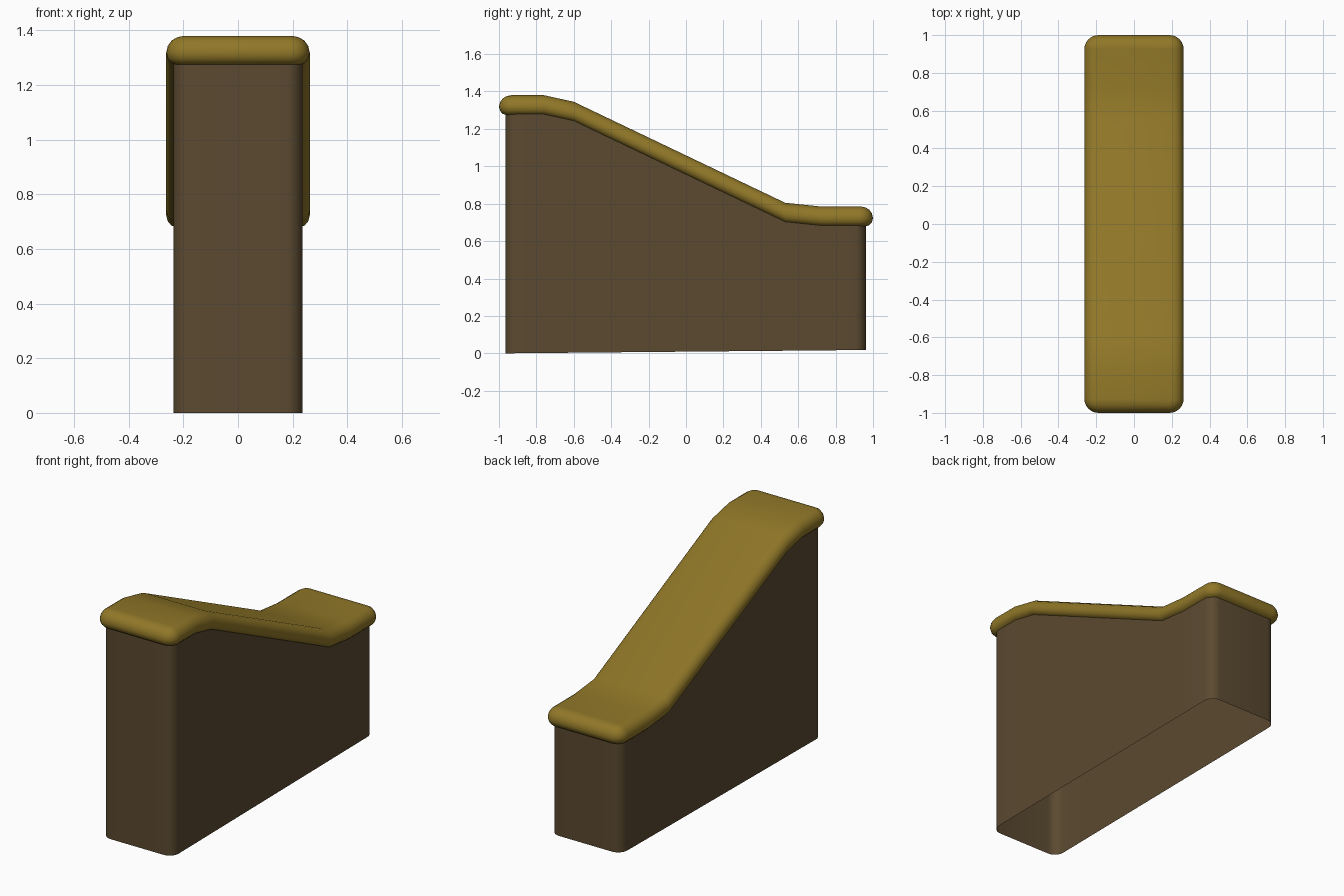
import bpy, bmesh, math

if "Cube" in bpy.data.objects:
    bpy.data.objects.remove(bpy.data.objects["Cube"])

# Underside line of the cap along y: (y, z)
PROFILE = [(-0.76, 1.275), (-0.6, 1.24), (0.53, 0.70), (0.72, 0.68)]


def rail_z(y):
    if y <= PROFILE[0][0]:
        return PROFILE[0][1]
    for (y0, z0), (y1, z1) in zip(PROFILE, PROFILE[1:]):
        if y <= y1:
            return z0 + (z1 - z0) * (y - y0) / (y1 - y0)
    return PROFILE[-1][1]


def half_outline(half_x, y0, y1, r, seg=6):
    """Right half of a rounded rectangle, front to back."""
    pts = []
    for k in range(seg + 1):
        a = math.radians(-90 + 90 * k / seg)
        pts.append((half_x - r + r * math.cos(a), y0 + r + r * math.sin(a)))
    pts += [(half_x, y) for y, _ in PROFILE]
    for k in range(seg + 1):
        a = math.radians(90 * k / seg)
        pts.append((half_x - r + r * math.cos(a), y1 - r + r * math.sin(a)))
    return pts


def loft(name, rings, mat, cap_top):
    """rings: list of (right-half outline, height function of y)."""
    bm = bmesh.new()
    loops = []
    for half, zf in rings:
        full = half + [(-x, y) for x, y in reversed(half)]
        loops.append([bm.verts.new((x, y, zf(y))) for x, y in full])
    n = len(loops[0])
    for a, b in zip(loops, loops[1:]):
        for i in range(n):
            j = (i + 1) % n
            bm.faces.new((a[i], a[j], b[j], b[i]))
    if cap_top:
        t = loops[-1]
        for i in range(n // 2 - 1):
            bm.faces.new((t[i], t[i + 1], t[n - 2 - i], t[n - 1 - i]))
    me = bpy.data.meshes.new(name)
    bm.to_mesh(me)
    bm.free()
    ob = bpy.data.objects.new(name, me)
    bpy.context.collection.objects.link(ob)
    me.materials.append(mat)
    bpy.ops.object.select_all(action='DESELECT')
    ob.select_set(True)
    bpy.context.view_layer.objects.active = ob
    bpy.ops.object.shade_smooth_by_angle(angle=math.radians(40))
    return ob


def material(name, rgb):
    m = bpy.data.materials.new(name)
    m.diffuse_color = (*rgb, 1)
    m.use_nodes = True
    m.node_tree.nodes["Principled BSDF"].inputs["Base Color"].default_value = m.diffuse_color
    return m


brown = material("dark brown", (0.105, 0.068, 0.030))
gold = material("old gold", (0.28, 0.185, 0.021))

# Hollow wall, open below, with a slightly sloping foot
wall = half_outline(0.237, -0.966, 0.962, 0.06)
loft("wall", [(wall, lambda y: 0.018 * (y + 0.966) / 1.928),
              (wall, lambda y: rail_z(y) + 0.012)], brown, False)

# Rounded cap following the wall top: (inset, height above the underside)
SECTION = [(0.036, 0.0), (0.019, 0.006), (0.006, 0.021), (0.0, 0.043),
           (0.006, 0.068), (0.020, 0.088), (0.040, 0.100), (0.064, 0.105)]
loft("cap", [(half_outline(0.263 - d, -1 + d, 1 - d, 0.075 - d),
              lambda y, h=h: rail_z(y) + h) for d, h in SECTION], gold, True)
